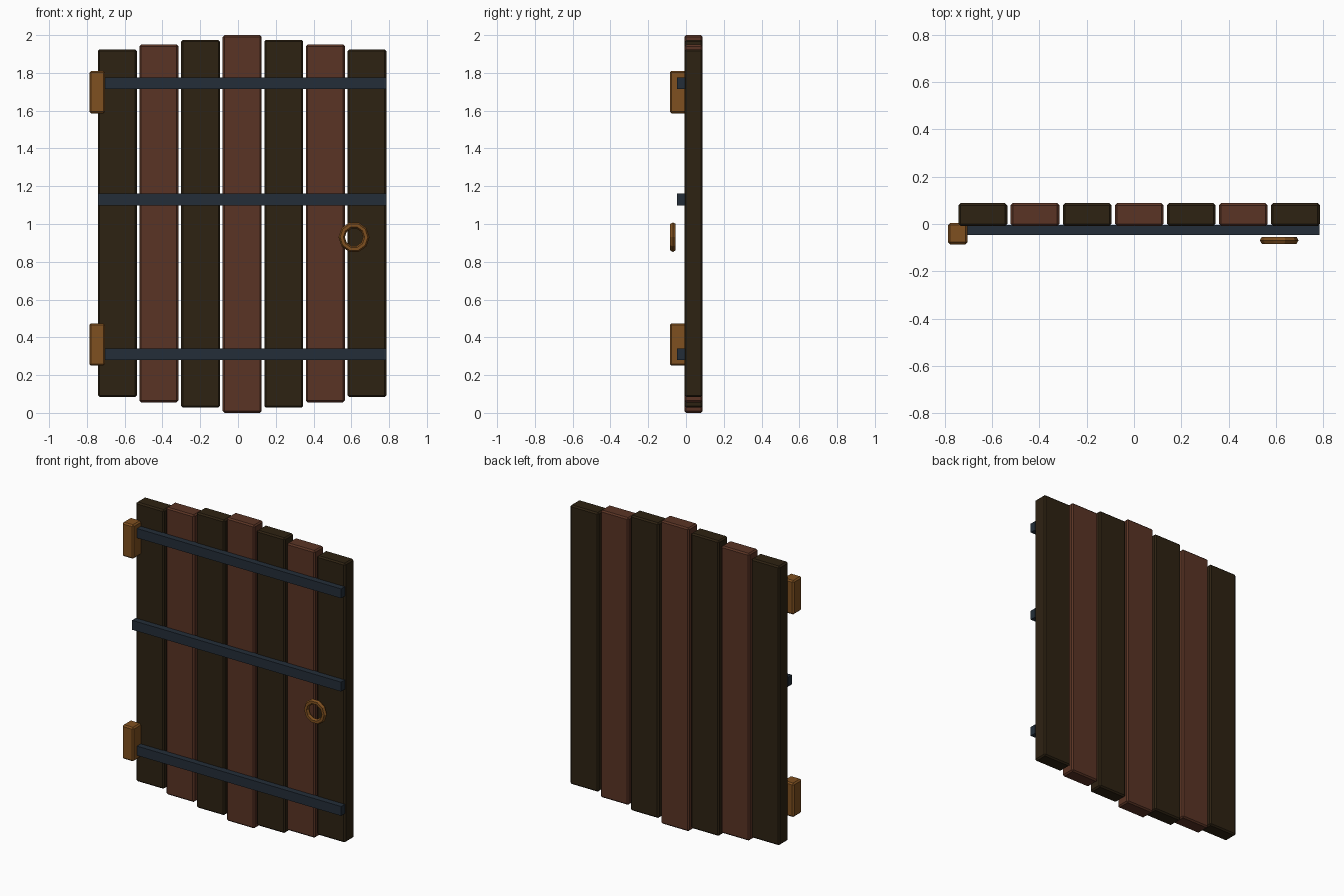
import bpy
import math

if "Cube" in bpy.data.objects:
    bpy.data.objects.remove(bpy.data.objects["Cube"])


def material(name, color):
    m = bpy.data.materials.new(name)
    m.diffuse_color = (*color, 1)
    m.use_nodes = True
    m.node_tree.nodes["Principled BSDF"].inputs["Base Color"].default_value = m.diffuse_color
    return m


dark_wood = material("dark wood", (0.027, 0.016, 0.006))
red_wood = material("red wood", (0.102, 0.034, 0.018))
iron = material("blue iron", (0.017, 0.027, 0.040))
brass = material("brass", (0.212, 0.080, 0.014))


def box(name, low, high, mat, bevel=0.0):
    """Box between two corners, with optional chamfered edges."""
    bpy.ops.mesh.primitive_cube_add(
        size=1, location=[(a + b) / 2 for a, b in zip(low, high)])
    ob = bpy.context.object
    ob.name = name
    ob.scale = [b - a for a, b in zip(low, high)]
    bpy.ops.object.transform_apply(location=False, rotation=False, scale=True)
    ob.data.materials.append(mat)
    if bevel:
        mod = ob.modifiers.new("chamfer", 'BEVEL')
        mod.width = bevel
        mod.segments = 1
    return ob


# Seven planks, tallest in the middle, alternating colours
for i in range(7):
    step = abs(i - 3)
    x = 0.022 + (i - 3) * 0.2203
    box(f"plank_{i + 1}",
        (x - 0.103, -0.008, 0.028 * step),
        (x + 0.103, 0.088, 2.0 - 0.025 * step),
        red_wood if i % 2 else dark_wood, 0.009)

# Iron straps across the front; the outer two stop at the hinges
for name, z, left in (("lower_strap", 0.31, -0.71),
                      ("middle_strap", 1.13, -0.74),
                      ("upper_strap", 1.745, -0.71)):
    box(name, (left, -0.047, z - 0.031), (0.785, -0.004, z + 0.031), iron)

# Hinge blocks on the left edge
for name, z in (("lower_hinge", 0.362), ("upper_hinge", 1.698)):
    box(name, (-0.787, -0.086, z - 0.112), (-0.704, 0.004, z + 0.112),
        brass, 0.009)

# Ring handle
bpy.ops.mesh.primitive_torus_add(
    major_segments=10, minor_segments=6, major_radius=0.065,
    minor_radius=0.017, location=(0.614, -0.069, 0.93),
    rotation=(math.pi / 2, 0, 0))
ring = bpy.context.object
ring.name = "ring_handle"
ring.data.materials.append(brass)
